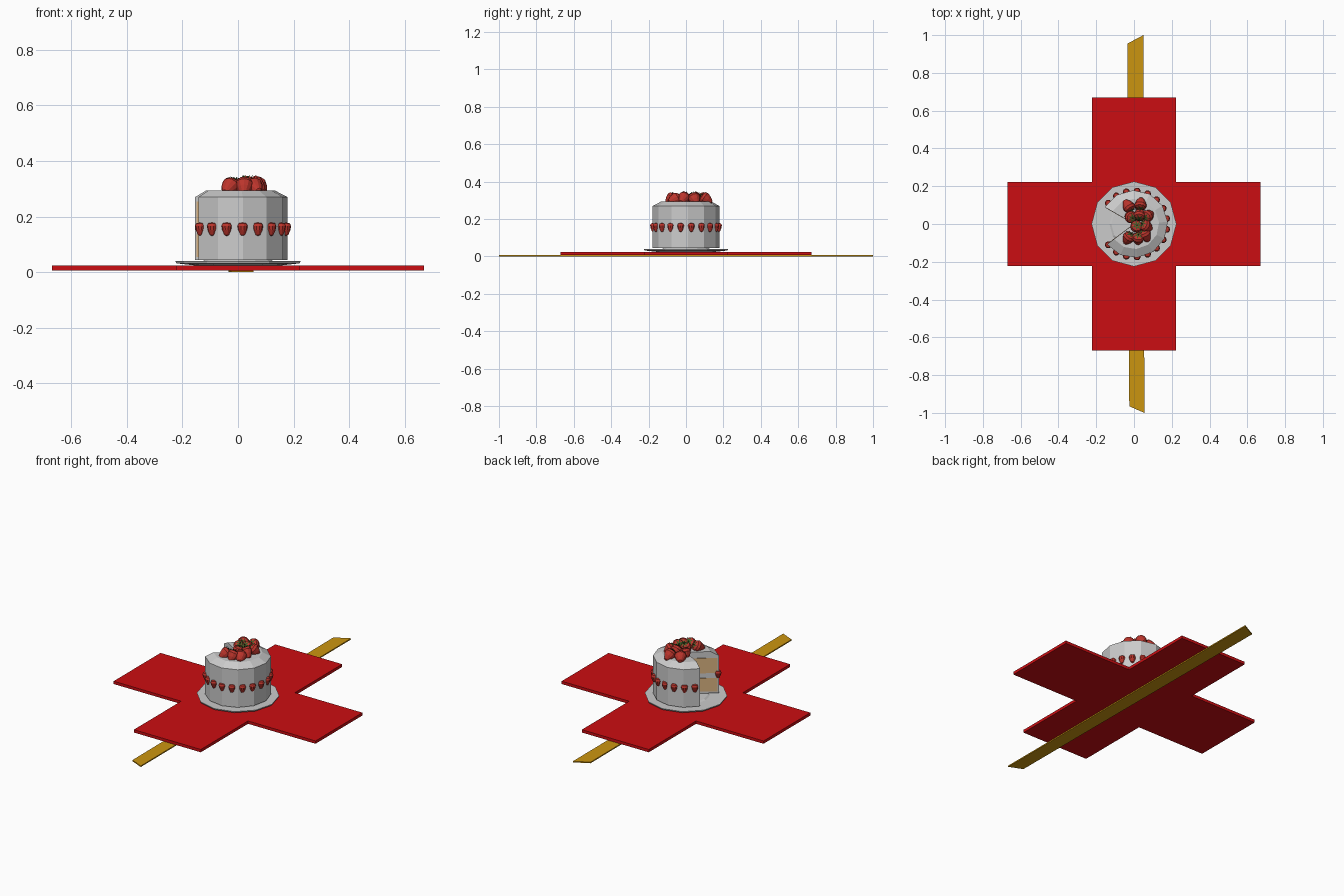
import bpy, bmesh
from math import sin, cos, pi, radians
from mathutils import Vector

if "Cube" in bpy.data.objects:
    bpy.data.objects.remove(bpy.data.objects["Cube"])


def material(name, color):
    m = bpy.data.materials.new(name)
    m.diffuse_color = (*color, 1)
    m.use_nodes = True
    m.node_tree.nodes["Principled BSDF"].inputs["Base Color"].default_value = m.diffuse_color
    return m


RED = material("red_cloth", (0.6, 0.004, 0.006))
GOLD = material("gold", (0.6, 0.3, 0.005))
BERRY = material("berry_red", (0.5, 0.035, 0.025))
LEAF = material("leaf_green", (0.04, 0.12, 0.02))
SPONGE = material("sponge", (0.7, 0.45, 0.22))


def place(name, mesh, mats=(), loc=(0, 0, 0)):
    ob = bpy.data.objects.new(name, mesh)
    for m in mats:
        if m.name not in mesh.materials:
            mesh.materials.append(m)
    ob.location = loc
    bpy.context.collection.objects.link(ob)
    return ob


def to_mesh(name, bm):
    bmesh.ops.recalc_face_normals(bm, faces=bm.faces[:])
    me = bpy.data.meshes.new(name)
    bm.to_mesh(me)
    bm.free()
    return me


def slab(name, outline, z0, z1, mat):
    bm = bmesh.new()
    face = bm.faces.new([bm.verts.new((x, y, z0)) for x, y in outline])
    top = bmesh.ops.extrude_face_region(bm, geom=[face])["geom"]
    # keep the bottom face so the slab is closed
    if not face.is_valid or len(bm.faces) < len(outline) + 2:
        bottom = [v for v in bm.verts if v not in top]
    bmesh.ops.translate(bm, vec=(0, 0, z1 - z0),
                        verts=[g for g in top if isinstance(g, bmesh.types.BMVert)])
    return place(name, to_mesh(name, bm), [mat])


def lathe(bm, profile, sides, a0=0.0, a1=2 * pi):
    """Revolve an (r, z) profile that begins and ends on the axis."""
    full = a1 - a0 > 2 * pi - 0.001
    first, last = (bm.verts.new((0, 0, profile[i][1])) for i in (0, -1))
    cols = []
    for i in range(sides if full else sides + 1):
        a = a0 + (a1 - a0) * i / sides
        cols.append([first] + [bm.verts.new((r * cos(a), r * sin(a), z))
                               for r, z in profile[1:-1]] + [last])
    for i in range(sides):
        p, q = cols[i], cols[(i + 1) % len(cols)]
        for j in range(len(profile) - 1):
            vs = list(dict.fromkeys((p[j], q[j], q[j + 1], p[j + 1])))
            bm.faces.new(vs)
    if not full:
        bm.faces.new(cols[0])
        bm.faces.new(cols[-1])


# Ribbon and cross-shaped cloth
slab("ribbon", [(-0.035, 0.955), (-0.025, -0.965), (0.055, -1.0), (0.05, 1.0)],
     0, 0.007, GOLD)
w, L = 0.222, 0.67
slab("cloth", [(-w, -L), (w, -L), (w, -w), (L, -w), (L, w), (w, w),
               (w, L), (-w, L), (-w, w), (-L, w), (-L, -w), (-w, -w)],
     0.007, 0.024, RED)

# Plate
bm = bmesh.new()
lathe(bm, [(0, 0.024), (0.15, 0.024), (0.222, 0.032), (0.225, 0.04),
           (0.13, 0.038), (0.12, 0.044), (0, 0.044)], 12)
place("plate", to_mesh("plate", bm))

# Frosted cake with a slice missing
A0, A1 = radians(-143), radians(150)
bm = bmesh.new()
lathe(bm, [(0, 0.044), (0.179, 0.044), (0.179, 0.27), (0.133, 0.294), (0, 0.292)],
      10, A0, A1)
place("frosted_cake", to_mesh("frosted_cake", bm))

# Sponge layers, showing slightly proud of the cut faces
mid = (A0 + A1) / 2 + pi
for name, z0, z1 in (("lower_sponge", 0.055, 0.135), ("upper_sponge", 0.165, 0.255)):
    bm = bmesh.new()
    lathe(bm, [(0, z0), (0.168, z0), (0.168, z1), (0, z1)], 10, A0, A1)
    place(name, to_mesh(name, bm), [SPONGE], (0.003 * cos(mid), 0.003 * sin(mid), 0))

# Small strawberries around the side
bm = bmesh.new()
lathe(bm, [(0, -0.026), (0.008, -0.022), (0.016, -0.004), (0.0185, 0.01),
           (0.014, 0.02), (0, 0.023)], 10)
side_berry = to_mesh("side_berry", bm)
for i in range(16):
    a = radians(-141 + 282 * i / 15)
    place("side_berry", side_berry, [BERRY], (0.175 * cos(a), 0.175 * sin(a), 0.156))

# Large strawberries heaped on top, each with a leaf crown
bm = bmesh.new()
lathe(bm, [(0, -0.04), (0.012, -0.036), (0.026, -0.014), (0.033, 0.008),
           (0.028, 0.022), (0.012, 0.028), (0, 0.027)], 12)
top_berry = to_mesh("top_berry", bm)
bm = bmesh.new()
centre = bm.verts.new((0, 0, 0.029))
for i in range(7):
    a = 2 * pi * i / 7
    bm.faces.new([centre] + [bm.verts.new((r * cos(a + d), r * sin(a + d), z))
                             for r, d, z in ((0.013, -0.35, 0.031), (0.029, 0, 0.029),
                                             (0.013, 0.35, 0.031))])
lathe(bm, [(0, 0.027), (0.003, 0.027), (0.002, 0.04), (0, 0.04)], 5)
crown = to_mesh("leaf_crown", bm)

spots = [(-0.03, 0.095, 0.308), (0.035, 0.105, 0.308), (-0.02, 0.038, 0.306),
         (0.03, 0.05, 0.312), (0.075, 0.045, 0.308), (0.012, -0.015, 0.306),
         (0.065, -0.012, 0.312), (-0.03, -0.075, 0.306), (0.022, -0.078, 0.308),
         (0.06, -0.06, 0.306)]
for i, (x, y, z) in enumerate(spots):
    tip = Vector((x - 0.025, y - 0.012, -0.035 - 0.03 * (i % 3)))
    turn = Vector((0, 0, -1)).rotation_difference(tip.normalized())
    for name, mesh, mat in (("top_berry", top_berry, BERRY), ("leaf_crown", crown, LEAF)):
        ob = place(name, mesh, [mat], (x, y, z))
        ob.rotation_mode = 'QUATERNION'
        ob.rotation_quaternion = turn
